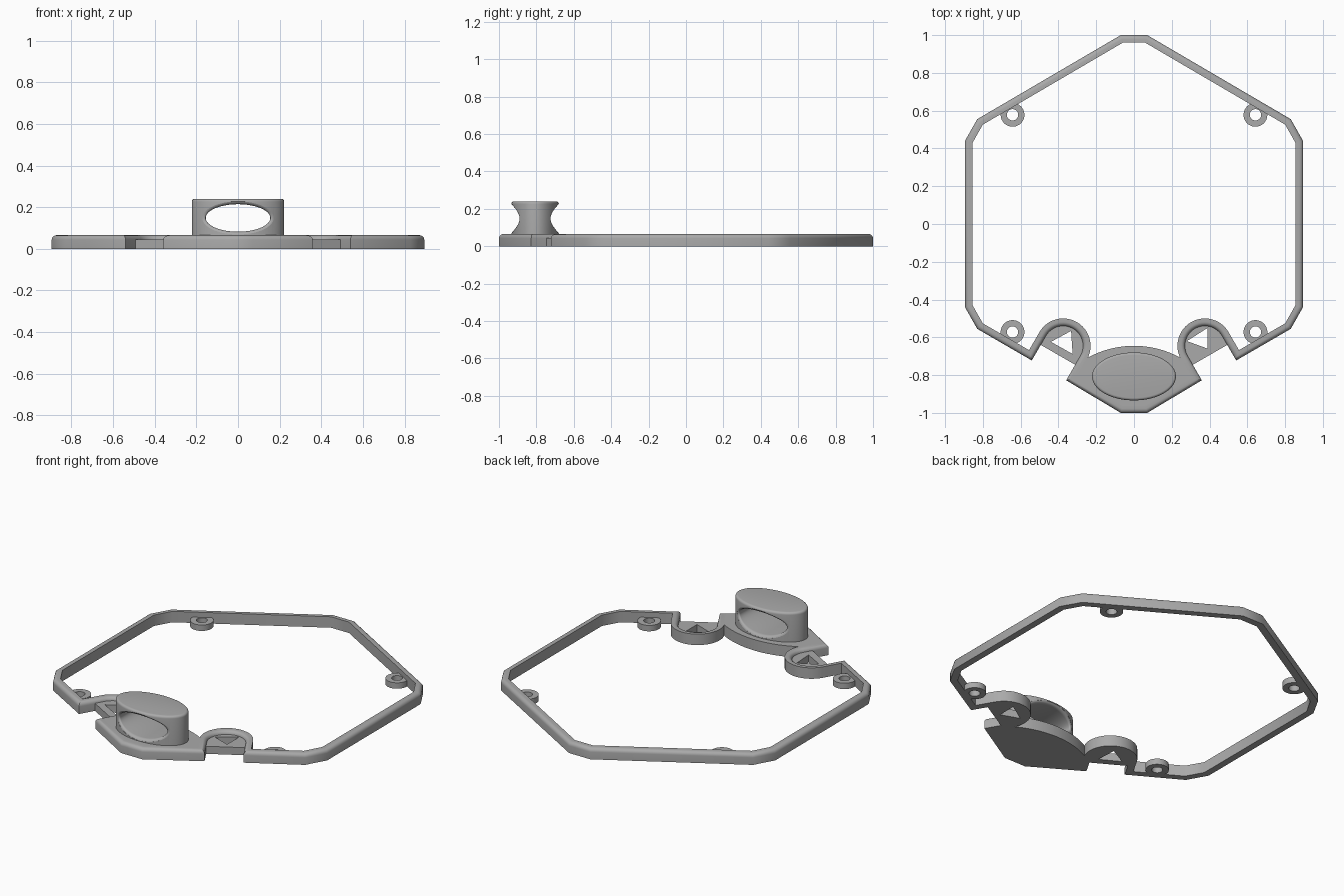
import bpy, bmesh, math
from mathutils import Vector

if "Cube" in bpy.data.objects:
    bpy.data.objects.remove(bpy.data.objects["Cube"])

grey = bpy.data.materials.new("mid_grey")
grey.use_nodes = True
grey.diffuse_color = (0.4, 0.4, 0.4, 1)
grey.node_tree.nodes["Principled BSDF"].inputs["Base Color"].default_value = grey.diffuse_color

HEIGHT = 0.065


def add_object(name, bm, smooth=True):
    bmesh.ops.recalc_face_normals(bm, faces=bm.faces)
    mesh = bpy.data.meshes.new(name)
    bm.to_mesh(mesh)
    bm.free()
    mesh.materials.append(grey)
    ob = bpy.data.objects.new(name, mesh)
    bpy.context.collection.objects.link(ob)
    if smooth:
        shade(ob)
    return ob


def shade(ob):
    bpy.ops.object.select_all(action="DESELECT")
    ob.select_set(True)
    bpy.context.view_layer.objects.active = ob
    bpy.ops.object.shade_smooth_by_angle(angle=math.radians(35))


def skin(bm, rings, closed):
    """Bridge equal-length rings of points with quads."""
    rows = [[bm.verts.new(p) for p in ring] for ring in rings]
    n = len(rows[0])
    pairs = list(zip(rows, rows[1:] + rows[:1])) if closed else list(zip(rows, rows[1:]))
    for a, b in pairs:
        for i in range(n):
            j = (i + 1) % n
            bm.faces.new((a[i], a[j], b[j], b[i]))
    if not closed:
        bm.faces.new(rows[0])
        bm.faces.new(rows[-1])


def inset(path, d):
    """Mitred inward offset of a counter-clockwise outline."""
    out = []
    for i, p in enumerate(path):
        a = (p - path[i - 1]).normalized()
        b = (path[(i + 1) % len(path)] - p).normalized()
        na, nb = Vector((-a.y, a.x)), Vector((-b.y, b.x))
        out.append(p + (na + nb) * d / (1 + na.dot(nb)))
    return out


def sweep(name, path, profile):
    bm = bmesh.new()
    skin(bm, [[(p.x, p.y, z) for p in inset(path, d)] for d, z in profile], True)
    return add_object(name, bm)


def slab(name, path, z0, z1, smooth=True):
    bm = bmesh.new()
    skin(bm, [[(p.x, p.y, z) for p in path] for z in (z0, z1)], False)
    return add_object(name, bm, smooth)


def cut(ob, cutter):
    mod = ob.modifiers.new("cut", "BOOLEAN")
    mod.operation, mod.object, mod.solver = "DIFFERENCE", cutter, "EXACT"
    deps = bpy.context.evaluated_depsgraph_get()
    mesh = bpy.data.meshes.new_from_object(ob.evaluated_get(deps))
    ob.modifiers.clear()
    ob.data = mesh
    bpy.data.objects.remove(cutter)
    shade(ob)


def arc(c, r, a0, a1, n):
    angles = [math.radians(a0 + (a1 - a0) * i / n) for i in range(n + 1)]
    return [Vector((c[0] + r * math.cos(t), c[1] + r * math.sin(t))) for t in angles]


# Rim: one outline that dips inward around both horseshoe recesses
C = Vector((0.375, -0.645))
right = [Vector(p) for p in ((0.07, -1), (0.359, -0.8275))]
right += arc(C, 0.105, 210, 30, 24)
right += [Vector(p) for p in ((0.541, -0.7225), (0.83, -0.555), (0.895, -0.44),
                              (0.895, 0.44), (0.83, 0.555), (0.07, 1))]
outline = right + [Vector((-p.x, p.y)) for p in reversed(right)]
R = 0.022
profile = [(0, 0)]
profile += [(R - R * math.cos(t), HEIGHT - R + R * math.sin(t))
            for t in (math.pi / 2 * i / 5 for i in range(6))]
profile += [(0.04, HEIGHT), (0.04, 0)]
sweep("rim", outline, profile)

# Base plate under the handle, with a curved back edge
half = math.degrees(math.asin(0.25 / 0.51))
plate = [Vector(p) for p in ((-0.06, -0.97), (0.06, -0.97), (0.315, -0.825), (0.26, -0.725))]
plate += arc((0, -1.155), 0.51, 90 - half, 90 + half, 24)
plate += [Vector((-0.26, -0.725)), Vector((-0.315, -0.825))]
slab("base_plate", plate, 0, HEIGHT)

# Recess floors, each with a triangular hole
axis, side = Vector((-0.5, 0.866)), Vector((0.866, 0.5))
triangles = {"left": ((0.28, -0.62), (0.39, -0.66), (0.39, -0.55)),
             "right": ((-0.44, -0.624), (-0.325, -0.688), (-0.333, -0.566))}
for label, s in (("left", 1), ("right", -1)):
    shape = arc(C, 0.112, 30, 210, 24)
    shape += [C - axis * 0.055 - side * 0.112, C - axis * 0.055 + side * 0.112]
    shape = [Vector((p.x * s, p.y)) for p in shape]
    floor = slab(label + "_recess_floor", shape, 0, 0.045, False)
    hole = slab("hole_cutter", [Vector(p) for p in triangles[label]], -0.05, 0.1, False)
    cut(floor, hole)

# Screw eyelets
for x in (-0.643, 0.643):
    for y in (-0.572, 0.578):
        name = ("back" if y > 0 else "front") + ("_left" if x > 0 else "_right") + "_eyelet"
        sweep(name, arc((x, y), 0.063, 0, 360, 40)[:-1],
              [(0, 0), (0, 0.035), (0.033, 0.035), (0.033, 0)])

# Handle: oval post with softened top edge
A, B, Y, TOP, E = 0.222, 0.127, -0.807, 0.24, 0.014
levels = [(0, HEIGHT - 0.01)]
levels += [(E - E * math.cos(t), TOP - E + E * math.sin(t))
           for t in (math.pi / 2 * i / 5 for i in range(6))]
bm = bmesh.new()
angles = [2 * math.pi * i / 96 for i in range(96)]
skin(bm, [[((A - d) * math.cos(t), Y + (B - d) * math.sin(t), z) for t in angles]
          for d, z in levels], False)
handle = add_object("handle", bm, False)

# Finger hole: oval tunnel flaring out towards the handle surface
F = 0.022
steps = [0, 0.2, 0.4, 0.6, 0.75, 0.88, 0.97]
flares = [(1 - F / B * (1 - t), F * (1 - math.sqrt(1 - t * t))) for t in steps] + [(1.25, 0.8 * F)]
sections = [(-k, f) for k, f in reversed(flares)] + flares
rings = []
for k, f in sections:
    ring = []
    for t in angles:
        x = (0.155 + f) * math.cos(t)
        depth = B * math.sqrt(1 - (x / A) ** 2)
        ring.append((x, Y + k * depth, 0.148 + (0.066 + 0.8 * f) * math.sin(t)))
    rings.append(ring)
bm = bmesh.new()
skin(bm, rings, False)
bmesh.ops.triangulate(bm, faces=[f for f in bm.faces if len(f.verts) > 4])
cut(handle, add_object("finger_hole_cutter", bm, False))
